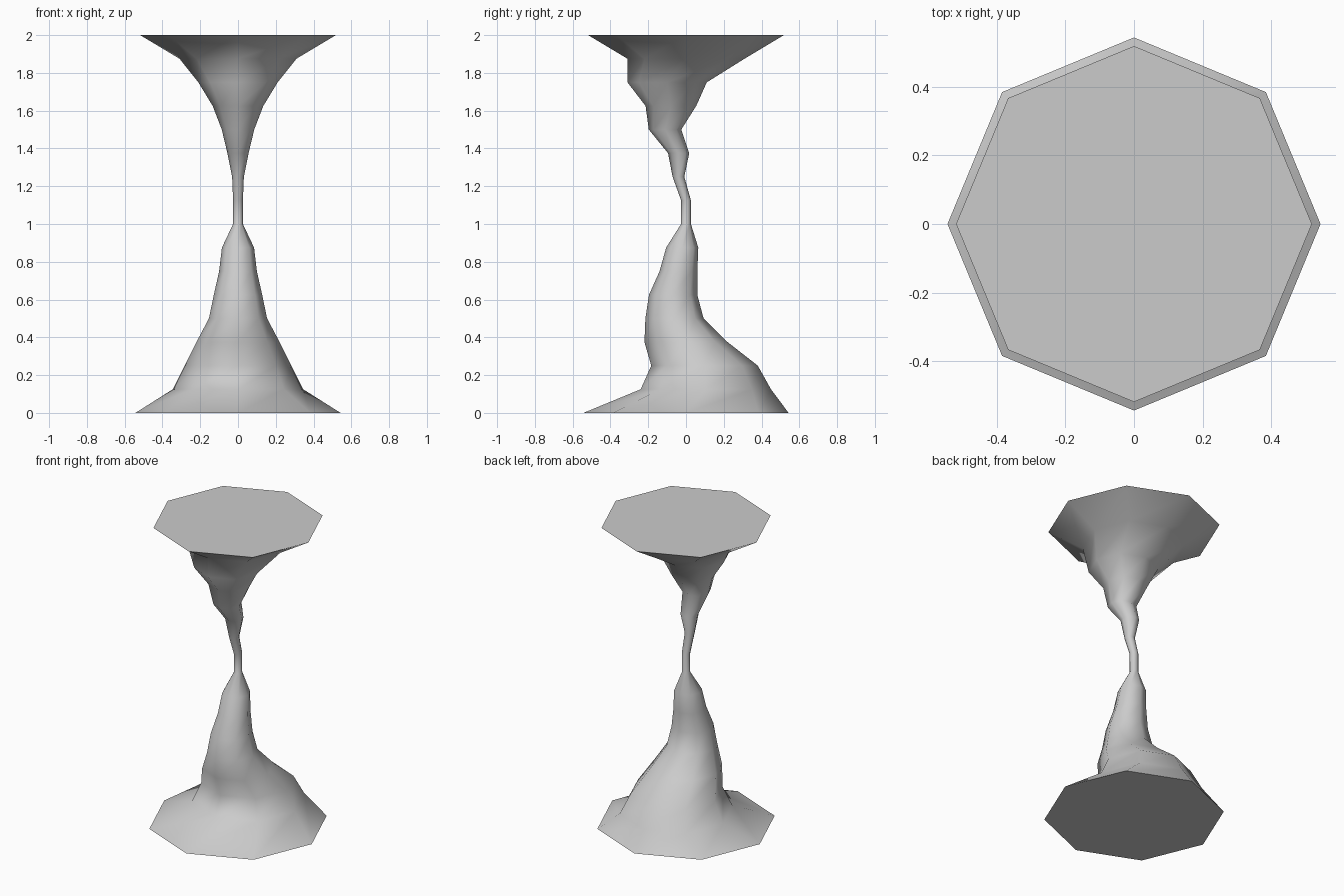
import bpy, bmesh
from math import cos, sin, pi

if "Cube" in bpy.data.objects:
    bpy.data.objects.remove(bpy.data.objects["Cube"])

SIDES = 8
STEP = 0.125
# (radius, y shift) of each octagonal ring, bottom to top
RINGS = [(0.543, 0), (0.345, 0.105), (0.282, 0.098), (0.22, 0), (0.154, -0.061),
         (0.128, -0.068), (0.1, -0.04), (0.085, -0.02), (0.026, 0), (0.026, 0),
         (0.031, -0.04), (0.056, -0.039), (0.086, -0.111), (0.134, -0.08),
         (0.21, -0.1), (0.31, 0), (0.518, 0)]

# Column: stacked rings bridged into a stalagmite meeting a stalactite
bm = bmesh.new()
loops = [[bm.verts.new((r * cos(2 * pi * k / SIDES),
                        y + r * sin(2 * pi * k / SIDES), i * STEP))
          for k in range(SIDES)] for i, (r, y) in enumerate(RINGS)]
for low, high in zip(loops, loops[1:]):
    for k in range(SIDES):
        n = (k + 1) % SIDES
        bm.faces.new((low[k], low[n], high[n], high[k])).smooth = True

# Flat end caps with crisp rims
for cap in (bm.faces.new(loops[0][::-1]), bm.faces.new(loops[-1])):
    for e in cap.edges:
        e.smooth = False

mesh = bpy.data.meshes.new("rock_column")
bm.to_mesh(mesh)
bm.free()
bpy.context.collection.objects.link(bpy.data.objects.new("rock_column", mesh))
